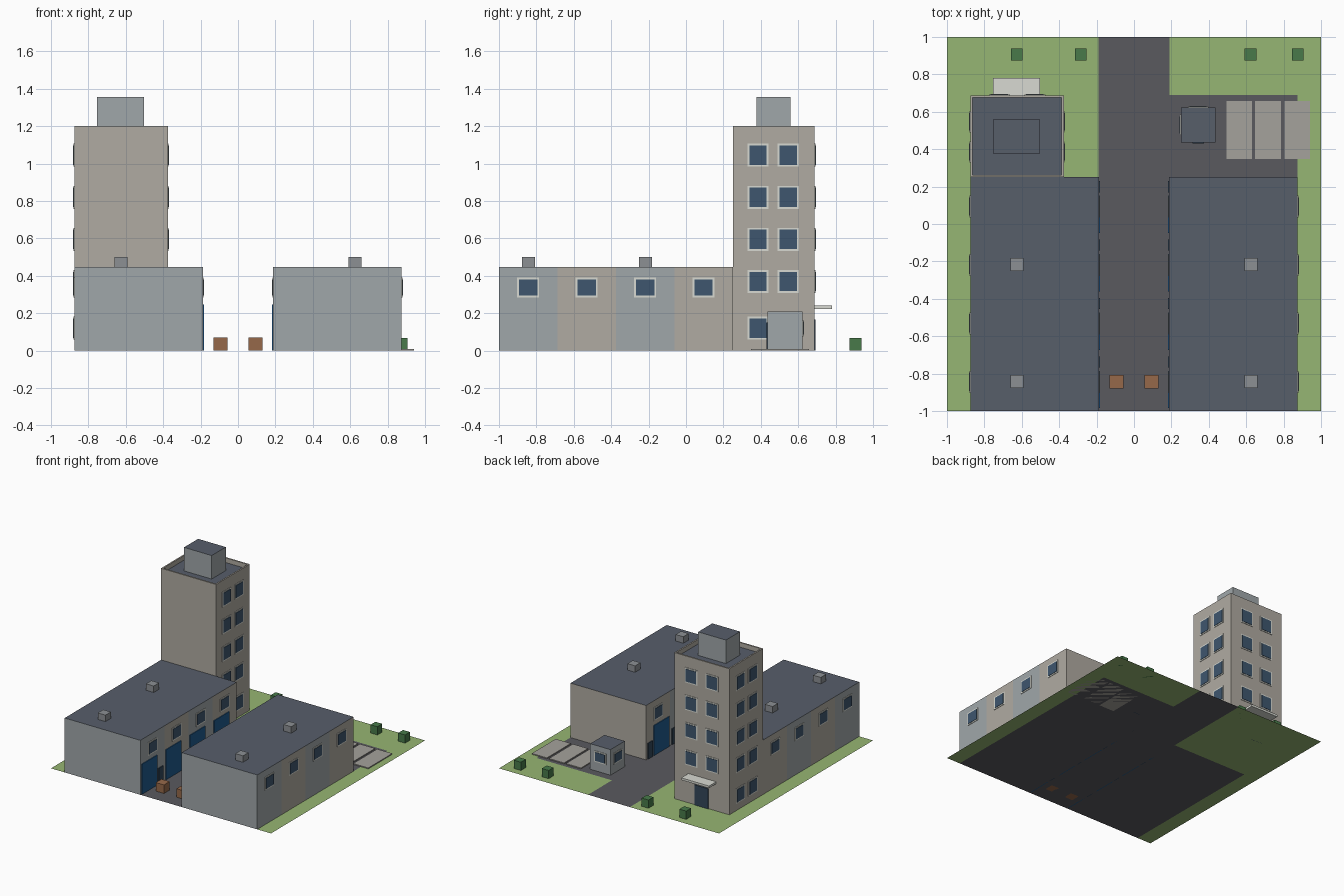
import bpy, bmesh
from mathutils import Vector

if "Cube" in bpy.data.objects:
    bpy.data.objects.remove(bpy.data.objects["Cube"])


def mat(name, hexcode):
    c = [int(hexcode[i:i + 2], 16) / 255 for i in (0, 2, 4)]
    m = bpy.data.materials.new(name)
    m.diffuse_color = [v / 12.92 if v < 0.04 else ((v + 0.055) / 1.055) ** 2.4 for v in c] + [1]
    m.use_nodes = True
    m.node_tree.nodes["Principled BSDF"].inputs["Base Color"].default_value = m.diffuse_color
    return m


GRASS, ASPHALT = mat("grass", "96B673"), mat("asphalt", "5A5A5F")
STEEL, BEIGE = mat("blue_grey_wall", "A0A7AA"), mat("beige_wall", "B0ABA2")
ROOF, VENT = mat("roof_dark", "575E6A"), mat("vent_grey", "8C9094")
GLASS, FRAME = mat("glass", "3E566E"), mat("frame_white", "D8DAD2")
GATE, DOOR = mat("gate_blue", "1F5A8E"), mat("door_dark", "33475A")
WOOD, LEAF, PAVE = mat("wood", "96694A"), mat("leaf", "487A4A"), mat("paving", "A5A29C")


def add_box(bm, b):
    """Box from (x0, x1, y0, y1, z0, z1)."""
    vs = bmesh.ops.create_cube(bm, size=1)["verts"]
    for v in vs:
        v.co = Vector([(b[2 * i] + b[2 * i + 1]) / 2 + v.co[i] * (b[2 * i + 1] - b[2 * i]) for i in range(3)])


def finish(name, bm, *mats):
    me = bpy.data.meshes.new(name)
    bm.normal_update()
    bm.to_mesh(me)
    bm.free()
    for m in mats:
        me.materials.append(m)
    ob = bpy.data.objects.new(name, me)
    bpy.context.collection.objects.link(ob)
    return ob


def boxes(name, bounds, side, top=None):
    bm = bmesh.new()
    for b in bounds:
        add_box(bm, b)
    bm.normal_update()
    for f in bm.faces:
        f.material_index = int(top is not None and f.normal.z > 0.5)
    return finish(name, bm, side, top or side)


def plate(axis, sign, pos, u, z, w, h, t):
    """Thin plate standing proud of a wall that faces sign * axis."""
    n = sorted((pos, pos + sign * t))
    s = [u - w / 2, u + w / 2]
    return [*(n + s if axis == "x" else s + n), z - h / 2, z + h / 2]


def windows(name, slots, w, h):
    """slots: (axis, sign, wall position, centre along wall, centre height)"""
    boxes(name + "_frames", [plate(*s, w, h, 0.004) for s in slots], FRAME)
    boxes(name + "_glass", [plate(*s, w - 0.02, h - 0.02, 0.007) for s in slots], GLASS)


def ground(name, rects, m):
    bm = bmesh.new()
    for x0, x1, y0, y1 in rects:
        bm.faces.new([bm.verts.new((x, y, 0)) for x, y in ((x0, y0), (x1, y0), (x1, y1), (x0, y1))])
    finish(name, bm, m)


# Ground tiles
ground("grass", [(-1, -0.875, -1, 0.25), (-1, -0.19, 0.25, 1), (0.875, 1, -1, 0.69),
                 (0.19, 1, 0.69, 1)], GRASS)
ground("asphalt_yard", [(-0.875, 0.875, -1, 0.25), (-0.19, 0.875, 0.25, 0.69),
                        (-0.19, 0.19, 0.69, 1)], ASPHALT)

# Two mirrored halls with four alternating bays
BAY = 0.3125
bays = [-1 + BAY * i for i in range(4)]
for side, s in (("left", -1), ("right", 1)):
    x0, x1 = sorted((s * 0.188, s * 0.875))
    bm = bmesh.new()
    add_box(bm, (x0, x1, -1, 0.25, 0, 0.447))
    bm.normal_update()
    bmesh.ops.delete(bm, geom=[f for f in bm.faces if f.normal.z < -0.5], context="FACES")
    for y in bays[1:]:
        bmesh.ops.bisect_plane(bm, geom=bm.verts[:] + bm.edges[:] + bm.faces[:],
                               plane_co=(0, y, 0), plane_no=(0, 1, 0))
    bm.normal_update()
    for f in bm.faces:
        bay = min(3, int((f.calc_center_median().y + 1) / BAY))
        f.material_index = 2 if f.normal.z > 0.5 else bay % 2
    finish(side + "_hall", bm, STEEL, BEIGE, ROOF)
    inner, outer = s * 0.188, s * 0.875
    windows(side + "_hall_window",
            [("x", s, outer, y + BAY / 2, 0.337) for y in bays] +
            [("x", -s, inner, y + BAY / 2, 0.337) for y in bays], 0.118, 0.107)
    boxes(side + "_hall_gates", [plate("x", -s, inner, y + 0.115, 0.123, 0.2, 0.246, 0.006) for y in bays], GATE)
    boxes(side + "_hall_doors", [plate("x", -s, inner, y + 0.262, 0.065, 0.06, 0.13, 0.006) for y in bays], DOOR)
    boxes(side + "_roof_vents", [(s * 0.625 - 0.035, s * 0.625 + 0.035, y - 0.035, y + 0.035, 0.447, 0.5)
                                 for y in (-0.843, -0.217)], VENT)

# Office tower with recessed roof
bm = bmesh.new()
add_box(bm, (-0.875, -0.375, 0.25, 0.6875, 0, 1.2))
bm.normal_update()
bmesh.ops.delete(bm, geom=[f for f in bm.faces if f.normal.z < -0.5], context="FACES")
bmesh.ops.bisect_plane(bm, geom=bm.verts[:] + bm.edges[:] + bm.faces[:],
                       plane_co=(0, 0, 1.16), plane_no=(0, 0, 1))
bm.normal_update()
top = next(f for f in bm.faces if f.normal.z > 0.5)
bmesh.ops.inset_region(bm, faces=[top], thickness=0.017)
ext = bmesh.ops.extrude_discrete_faces(bm, faces=[top])["faces"][0]
ext.material_index = 1
bmesh.ops.translate(bm, verts=ext.verts[:], vec=(0, 0, -0.038))
finish("tower", bm, BEIGE, ROOF)
boxes("tower_roof_house", [(-0.755, -0.503, 0.377, 0.56, 1.162, 1.355)], STEEL, ROOF)

floors = [0.12, 0.37, 0.595, 0.82, 1.045]
slots = [("x", s, p, y, z) for s, p in ((1, -0.375), (-1, -0.875)) for y in (0.385, 0.547) for z in floors]
slots += [("y", 1, 0.6875, x, z) for x in (-0.72, -0.53) for z in floors[1:]]
windows("tower_window", slots, 0.113, 0.123)
boxes("tower_door", [plate("y", 1, 0.6875, -0.625, 0.083, 0.125, 0.166, 0.006)], DOOR)
boxes("tower_canopy", [(-0.755, -0.503, 0.6875, 0.78, 0.222, 0.24)], FRAME)

# Gate booth
boxes("booth", [(0.25, 0.435, 0.437, 0.623, 0, 0.21)], STEEL, ROOF)
windows("booth_window", [("y", 1, 0.623, 0.343, 0.12), ("x", -1, 0.25, 0.53, 0.12)], 0.11, 0.09)
boxes("booth_door", [plate("y", -1, 0.437, 0.343, 0.075, 0.06, 0.15, 0.006)], DOOR)

# Parking bays, crates and bushes
boxes("parking_bays", [(x, x + 0.137, 0.347, 0.658, 0, 0.008) for x in (0.494, 0.648, 0.804)], PAVE)
boxes("crates", [(x - 0.037, x + 0.037, -0.88, -0.806, 0, 0.07) for x in (-0.094, 0.094)], WOOD)
boxes("bushes", [(x - 0.031, x + 0.031, 0.875, 0.938, 0, 0.068)
                 for x in (-0.627, -0.285, 0.623, 0.875)], LEAF)
